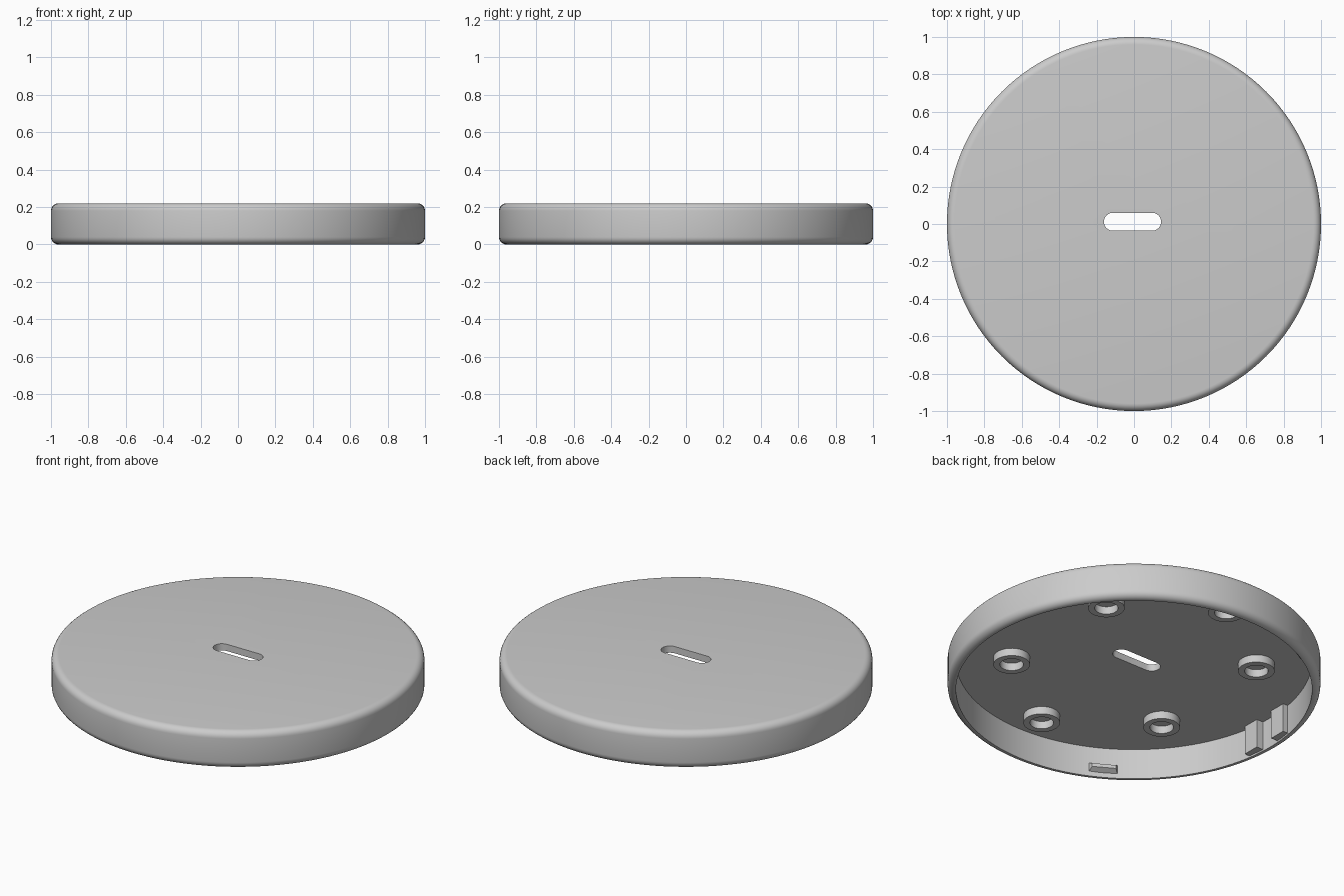
import bpy, bmesh, math
from mathutils import Matrix, Vector

cube = bpy.data.objects.get("Cube")
if cube:
    bpy.data.objects.remove(cube, do_unlink=True)

grey = bpy.data.materials.new("light_grey_plastic")
grey.use_nodes = True
grey.diffuse_color = (0.6, 0.6, 0.6, 1)
grey.node_tree.nodes["Principled BSDF"].inputs["Base Color"].default_value = (0.6, 0.6, 0.6, 1)

TOP, CEILING = 0.22, 0.18
R_OUT, R_IN, ROUND = 1.0, 0.955, 0.04


def finish(name, bm, smooth=False):
    bmesh.ops.recalc_face_normals(bm, faces=bm.faces)
    mesh = bpy.data.meshes.new(name)
    bm.to_mesh(mesh)
    bm.free()
    mesh.materials.append(grey)
    obj = bpy.data.objects.new(name, mesh)
    bpy.context.collection.objects.link(obj)
    if smooth:
        smooth_by_angle(obj)
    return obj


def smooth_by_angle(obj):
    bpy.ops.object.select_all(action='DESELECT')
    obj.select_set(True)
    bpy.context.view_layer.objects.active = obj
    bpy.ops.object.shade_smooth_by_angle(angle=math.radians(35))


def lathe(profile, steps, closed):
    """Turn an (r, z) profile about z; an open profile is capped at both ends."""
    bm = bmesh.new()
    rings = []
    for i in range(steps):
        a = math.tau * i / steps
        rings.append([bm.verts.new((r * math.cos(a), r * math.sin(a), z)) for r, z in profile])
    n = len(profile)
    for i in range(steps):
        a, b = rings[i], rings[(i + 1) % steps]
        for j in range(n if closed else n - 1):
            k = (j + 1) % n
            bm.faces.new((a[j], b[j], b[k], a[k]))
    if not closed:
        for j in (0, n - 1):
            bm.faces.new([ring[j] for ring in rings])
    return bm


def prism(outline, z0, z1):
    bm = bmesh.new()
    face = bm.faces.new([bm.verts.new((x, y, z0)) for x, y in outline])
    up = bmesh.ops.extrude_face_region(bm, geom=[face])
    verts = [v for v in up["geom"] if isinstance(v, bmesh.types.BMVert)]
    bmesh.ops.translate(bm, verts=verts, vec=(0, 0, z1 - z0))
    return bm


# Hollow lid with rounded outer edges
def edge_arc(z, start):
    angles = [math.radians(start + 90 * i / 6) for i in range(7)]
    return [(R_OUT - ROUND + ROUND * math.cos(a), z + ROUND * math.sin(a)) for a in angles]


profile = [(R_IN, CEILING), (R_IN, 0)] + edge_arc(ROUND, -90) + edge_arc(TOP - ROUND, 0)
lid = finish("lid", lathe(profile, 128, False))

# Rounded slot through the top
slot_r, slot_half = 0.048, 0.105
outline = []
for side in (1, -1):
    for i in range(13):
        a = math.radians(-90 + 15 * i)
        outline.append((-0.008 + side * (slot_half + slot_r * math.cos(a)),
                        0.012 + side * slot_r * math.sin(a)))
cutter = finish("slot_cutter", prism(outline, 0.1, 0.3))
cutter.hide_render = True
cut = lid.modifiers.new("slot", 'BOOLEAN')
cut.operation, cut.solver, cut.object = 'DIFFERENCE', 'EXACT', cutter
bpy.context.view_layer.objects.active = lid
bpy.ops.object.modifier_apply(modifier=cut.name)
bpy.data.objects.remove(cutter, do_unlink=True)
smooth_by_angle(lid)

# Ring bosses on the ceiling
ring = [(0.063, CEILING + 0.005), (0.063, 0.135), (0.098, 0.135), (0.098, CEILING + 0.005)]
spots = [(sx * 0.525, sy * 0.395) for sx in (1, -1) for sy in (1, -1)] + [(0, 0.77), (0, -0.77)]
for x, y in spots:
    boss = finish("ring_boss", lathe(ring, 40, True), True)
    boss.location = (x, y, 0)

# Tapered snap tabs on the inner wall
for angle in (0, 120, 240):
    bm = bmesh.new()
    base = [(0.97, y, z) for y, z in ((-0.085, 0.02), (0.085, 0.02), (0.085, 0.09), (-0.085, 0.09))]
    tip = [(0.925, y, z) for y, z in ((-0.065, 0.045), (0.065, 0.045), (0.065, 0.065), (-0.065, 0.065))]
    for p in base + tip:
        bm.verts.new(Matrix.Rotation(math.radians(angle), 3, 'Z') @ Vector(p))
    bmesh.ops.convex_hull(bm, input=bm.verts)
    finish("snap_tab", bm)

# Pair of upright guide ribs on the right inner wall
for side in (1, -1):
    x0, x1, y0, y1 = -0.965, -0.91, side * 0.06, side * 0.16
    finish("guide_rib", prism([(x0, y0), (x1, y0), (x1, y1), (x0, y1)], 0.01, CEILING + 0.005))
